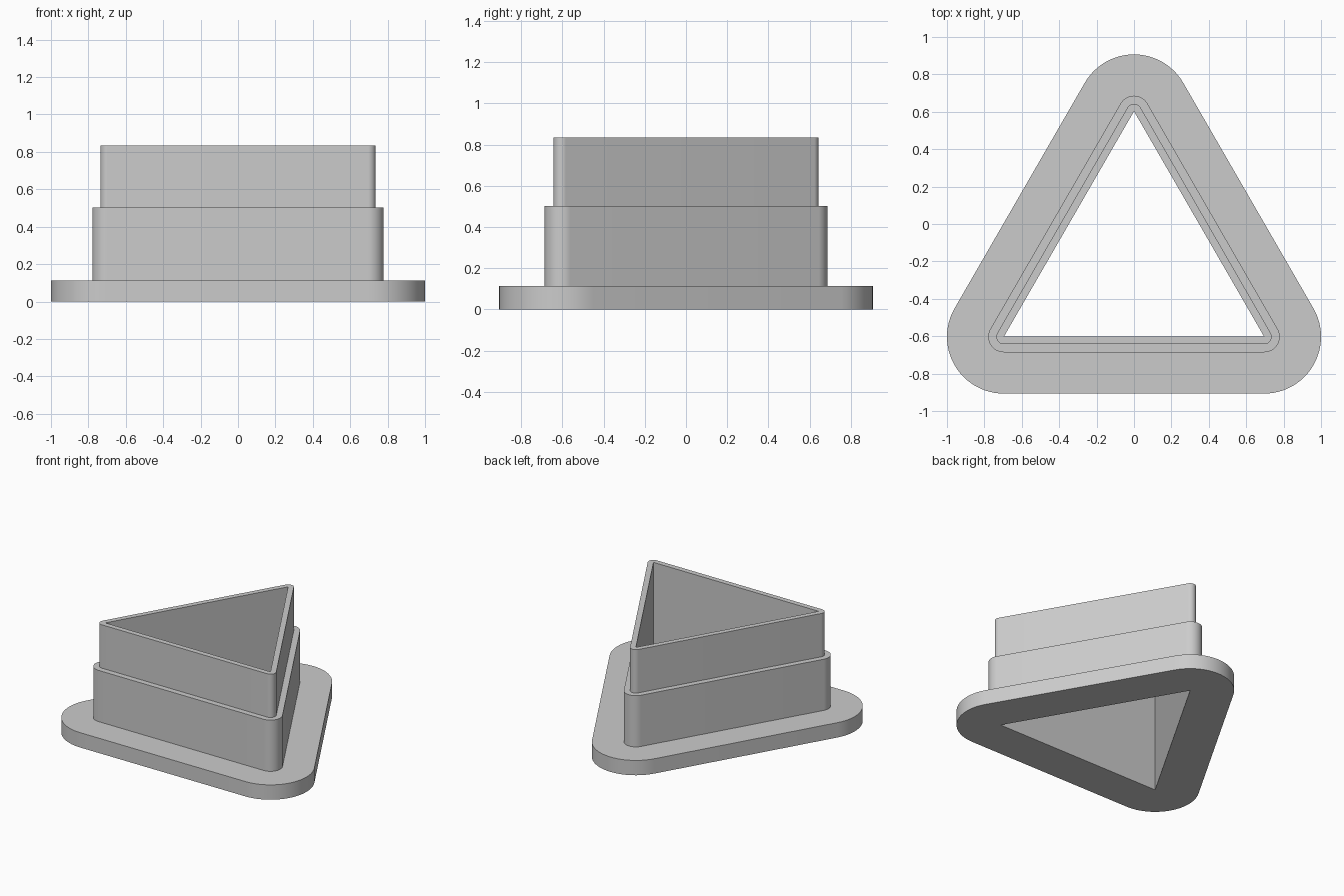
import bpy, bmesh, math

cube = bpy.data.objects.get("Cube")
if cube:
    bpy.data.objects.remove(cube, do_unlink=True)

# Triangular opening, and the wall section as (offset from opening, height)
HALF_SIDE = 0.696
HALF_DEPTH = HALF_SIDE * math.sqrt(3) / 2
CORNERS = [(HALF_SIDE, -HALF_DEPTH), (0, HALF_DEPTH), (-HALF_SIDE, -HALF_DEPTH)]
BASE, BODY, RIM = 0.304, 0.083, 0.04
SECTION = [(0, 0), (BASE, 0), (BASE, 0.113), (BODY, 0.113),
           (BODY, 0.503), (RIM, 0.503), (RIM, 0.833), (0, 0.833)]
STEPS = 24

# Plain grey material
grey = bpy.data.materials.new("plain grey")
grey.use_nodes = True
color = (0.6, 0.6, 0.6, 1)
grey.diffuse_color = color
grey.node_tree.nodes["Principled BSDF"].inputs["Base Color"].default_value = color


def rounded_triangle(bm, radius, z):
    """Ring of vertices around the opening, with an arc at each corner."""
    ring = []
    for i, (x, y) in enumerate(CORNERS):
        for s in range(STEPS + 1):
            a = math.radians(-90 + 120 * (i + s / STEPS))
            ring.append(bm.verts.new((x + radius * math.cos(a),
                                      y + radius * math.sin(a), z)))
    return ring


# Stepped hollow frame: join each ring of the closed section to the next
bm = bmesh.new()
rings = [rounded_triangle(bm, r, z) for r, z in SECTION]
for lower, upper in zip(rings, rings[1:] + rings[:1]):
    for i in range(len(lower)):
        j = (i + 1) % len(lower)
        bm.faces.new((lower[i], lower[j], upper[j], upper[i]))
bmesh.ops.remove_doubles(bm, verts=bm.verts, dist=0.0005)
bmesh.ops.recalc_face_normals(bm, faces=bm.faces)

mesh = bpy.data.meshes.new("stepped_triangle_frame")
bm.to_mesh(mesh)
bm.free()
mesh.materials.append(grey)
frame = bpy.data.objects.new("stepped_triangle_frame", mesh)
bpy.context.collection.objects.link(frame)

# Smooth corners, sharp steps
bpy.ops.object.select_all(action="DESELECT")
frame.select_set(True)
bpy.context.view_layer.objects.active = frame
bpy.ops.object.shade_smooth_by_angle(angle=math.radians(30))
